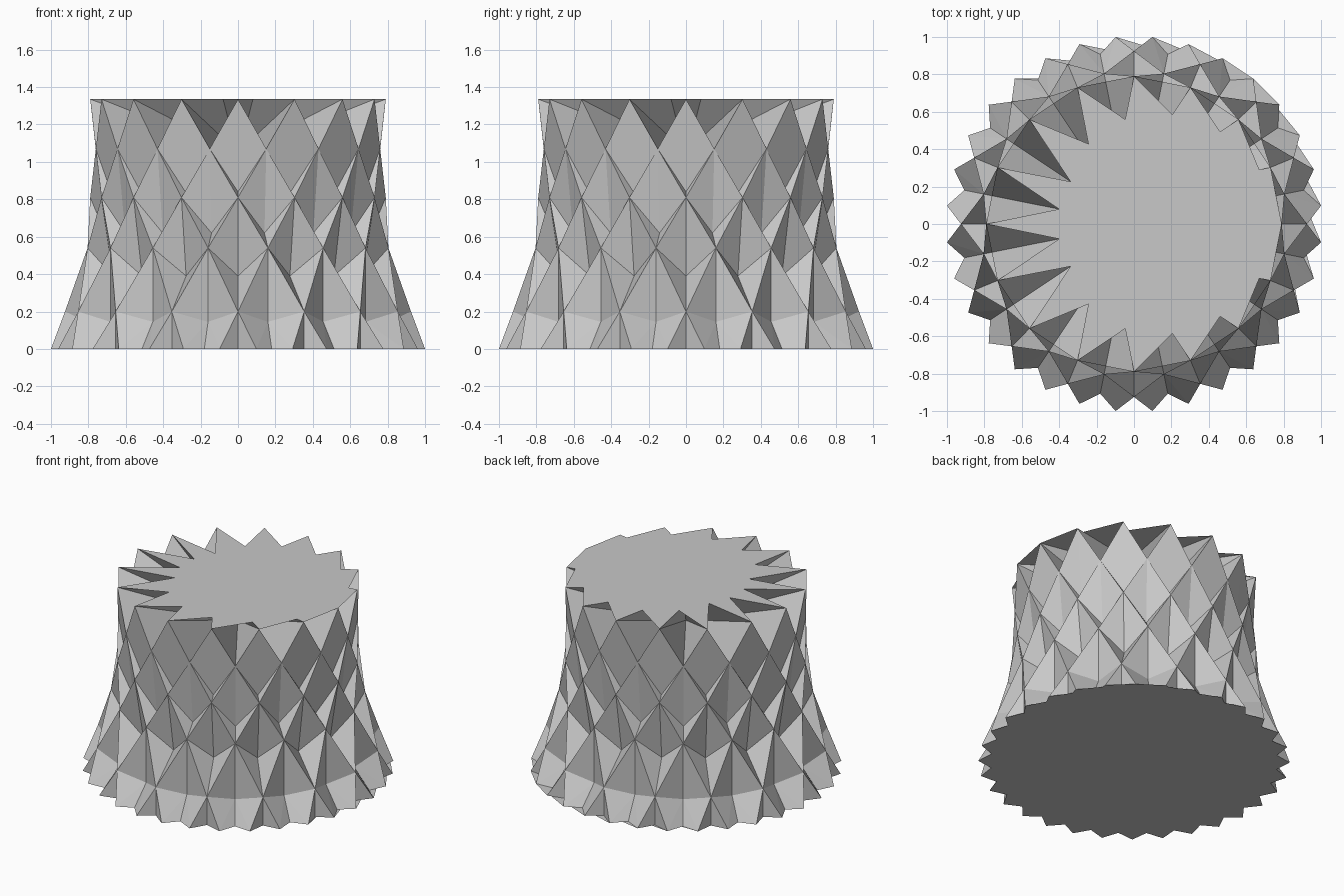
import bpy, bmesh, math

cube = bpy.data.objects.get("Cube")
if cube:
    bpy.data.objects.remove(cube)

SIDES = 32                      # half steps around: ridge points use every second one
# (radius, height) of ridge points, bottom to top, each row turned by one half step
RIDGE = [(.925, .2), (.82, .54), (.79, .81), (.775, 1.07), (.79, 1.335)]
# (radius, height) of the sunken point in the cell beside each ridge row
DENT = [(.82, .145), (.725, .39), (.725, .62), (.735, .84), (.05, 1.06)]

bm = bmesh.new()


def point(radius, height, step):
    a = 2 * math.pi * step / SIDES
    return bm.verts.new((radius * math.cos(a), radius * math.sin(a), height))


def row(ring, parity):
    return {j: point(*ring, j) for j in range(parity, SIDES, 2)}


def tri(*corners):
    return bm.faces.new(corners)


ridges = [row(ring, i % 2) for i, ring in enumerate(RIDGE)]
dents = [row(ring, (i + 1) % 2) for i, ring in enumerate(DENT)]
top_valleys = row((.408, 1.335), 1)
base = [point(1.005 if m % 2 else .925, 0, m / 2) for m in range(SIDES * 2)]

# Folded wall: every diamond cell is split around its sunken point
for i, cells in enumerate(dents):
    for j, dent in cells.items():
        for s in (-1, 1):
            side = ridges[i][(j + s) % SIDES]
            upper = ridges[i + 1][j] if i < len(RIDGE) - 1 else top_valleys[j]
            tri(dent, side, upper)
            if i:
                tri(dent, side, ridges[i - 1][j])
            else:
                foot = base[(2 * j + s) % len(base)]
                tri(dent, side, foot)
                tri(dent, foot, base[2 * j])

# Feet below the lowest ridge points
for j, ridge in ridges[0].items():
    for s in (-1, 1):
        tri(ridge, base[(2 * j + s) % len(base)], base[2 * j])

bmesh.ops.recalc_face_normals(bm, faces=bm.faces[:])


# Caps: fans from one rim point, so they bridge the nearby notches
def cap(rim, start, up):
    n = len(rim)
    for k in range(1, n - 1):
        f = tri(rim[start], rim[(start + k) % n], rim[(start + k + 1) % n])
        f.normal_update()
        if f.normal.z * up < 0:
            f.normal_flip()


cap([(top_valleys if j % 2 else ridges[-1])[j] for j in range(SIDES)], 0, 1)
cap(base, 9, -1)

# Make the wall face outward
wall = [f for f in bm.faces if abs(f.normal.z) < .999]
probe = next(f for f in wall if ridges[1][1] in f.verts and ridges[2][2] in f.verts)
if probe.normal.dot(probe.calc_center_median()) < 0:
    bmesh.ops.reverse_faces(bm, faces=wall)

mesh = bpy.data.meshes.new("folded_shade")
bm.to_mesh(mesh)
bm.free()
shade = bpy.data.objects.new("folded_shade", mesh)
bpy.context.collection.objects.link(shade)

# Plain grey material
grey = bpy.data.materials.new("plain_grey")
grey.use_nodes = True
colour = (.58, .58, .58, 1)
grey.diffuse_color = colour
grey.node_tree.nodes["Principled BSDF"].inputs["Base Color"].default_value = colour
mesh.materials.append(grey)
